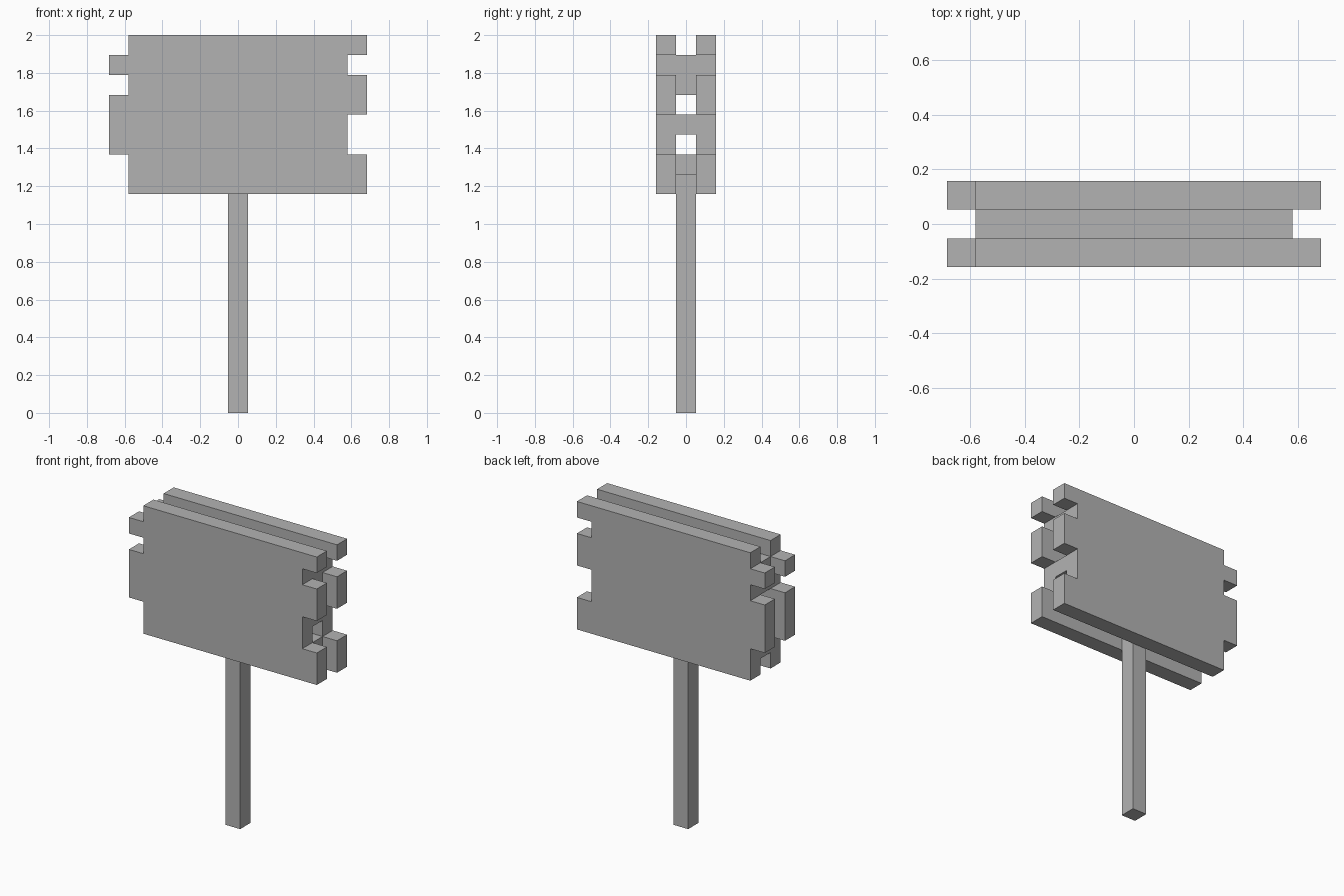
import bpy
import bmesh
from mathutils import Vector

cube = bpy.data.objects.get("Cube")
if cube:
    bpy.data.objects.remove(cube, do_unlink=True)

U = 2 / 19  # block module: the sign is 19 modules tall

grey = bpy.data.materials.new("plain grey")
grey.use_nodes = True
colour = (0.45, 0.45, 0.45, 1)
grey.diffuse_color = colour
grey.node_tree.nodes["Principled BSDF"].inputs["Base Color"].default_value = colour


def extrude_profile(name, profile, y0, y1):
    """Flat x/z outline, in modules, extruded from y0 to y1."""
    bm = bmesh.new()
    face = bm.faces.new([bm.verts.new((x * U, y0 * U, z * U)) for x, z in profile])
    result = bmesh.ops.extrude_face_region(bm, geom=[face])
    moved = [v for v in result["geom"] if isinstance(v, bmesh.types.BMVert)]
    bmesh.ops.translate(bm, verts=moved, vec=Vector((0, (y1 - y0) * U, 0)))
    bmesh.ops.recalc_face_normals(bm, faces=bm.faces)
    mesh = bpy.data.meshes.new(name)
    bm.to_mesh(mesh)
    bm.free()
    mesh.materials.append(grey)
    obj = bpy.data.objects.new(name, mesh)
    bpy.context.collection.objects.link(obj)
    return obj


def rectangle(half_width, z0, z1):
    return [(-half_width, z0), (half_width, z0), (half_width, z1), (-half_width, z1)]


# Board outline with stepped ends, up the +x side then down the -x side
INNER, OUTER = 5.5, 6.5
outline = [(-INNER, 11)]
for z0, z1 in ((11, 13), (15, 17), (18, 19)):
    outline += [(INNER, z0), (OUTER, z0), (OUTER, z1), (INNER, z1)]
outline = [p for p in outline if p not in ((INNER, 11), (INNER, 19))]
outline.append((-INNER, 19))
for z0, z1 in ((17, 18), (13, 16)):
    outline += [(-INNER, z1), (-OUTER, z1), (-OUTER, z0), (-INNER, z0)]

# Front and back boards
extrude_profile("front_board", outline, -1.5, -0.5)
extrude_profile("back_board", outline, 0.5, 1.5)

# Rails joining the boards
for name, z0, z1 in (("lower_rail", 12, 13), ("middle_rail", 14, 15), ("upper_rail", 16, 18)):
    extrude_profile(name, rectangle(INNER, z0, z1), -0.5, 0.5)

# Post
extrude_profile("post", rectangle(0.5, 0, 12), -0.5, 0.5)
